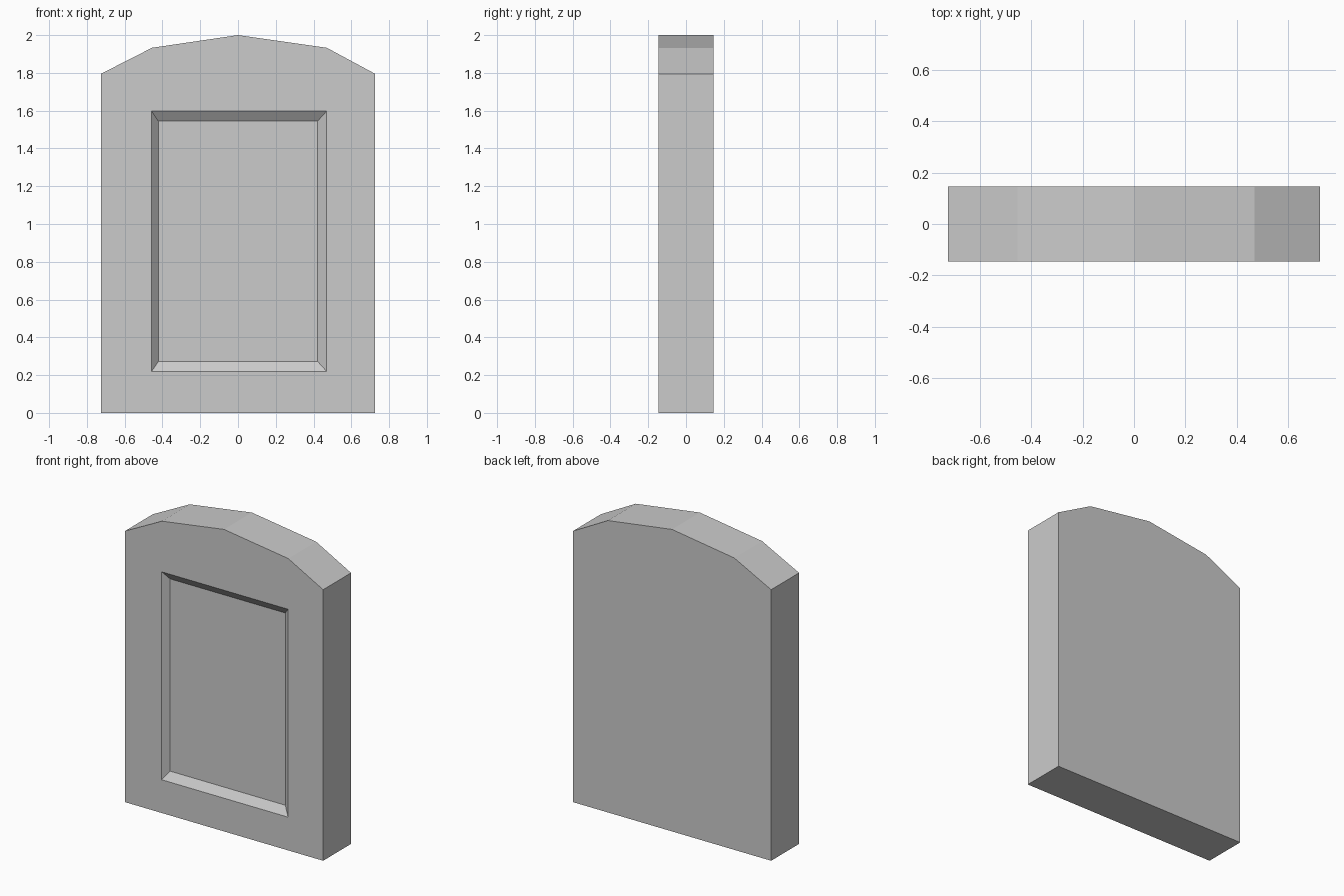
import bpy
import bmesh

if "Cube" in bpy.data.objects:
    bpy.data.objects.remove(bpy.data.objects["Cube"])

Y_FRONT, Y_BACK = -0.146, 0.146
RECESS_DEPTH = 0.038

# Slab outline seen from the front (x, z), counter-clockwise
outline = [(-0.726, 0), (0.726, 0), (0.726, 1.795), (0.47, 1.933),
           (0, 2), (-0.455, 1.933), (-0.726, 1.795)]


def rectangle(x0, x1, z0, z1):
    return [(x0, z0), (x1, z0), (x1, z1), (x0, z1)]


# Recess: opening on the front face and smaller sunken panel
opening = rectangle(-0.457, 0.469, 0.22, 1.597)
panel = rectangle(-0.422, 0.422, 0.272, 1.545)

bm = bmesh.new()


def ring(points, y):
    return [bm.verts.new((x, y, z)) for x, z in points]


def bridge(a, b):
    n = len(a)
    for i in range(n):
        j = (i + 1) % n
        bm.faces.new((a[i], a[j], b[j], b[i]))


# Back and side walls
front = ring(outline, Y_FRONT)
back = ring(outline, Y_BACK)
bridge(front, back)
bm.faces.new(back)

# Bevelled recess and its floor
rim = ring(opening, Y_FRONT)
floor = ring(panel, Y_FRONT + RECESS_DEPTH)
bridge(rim, floor)
bm.faces.new(floor)

# Flat front frame around the opening
bl, br, tr, tl = rim
f = front
bm.faces.new((f[0], f[1], br, bl))
bm.faces.new((f[1], f[2], tr, br))
bm.faces.new((f[2], f[3], f[4], f[5], f[6], tl, tr))
bm.faces.new((f[6], f[0], bl, tl))
bmesh.ops.recalc_face_normals(bm, faces=bm.faces)

mesh = bpy.data.meshes.new("arched_slab")
bm.to_mesh(mesh)
bm.free()
slab = bpy.data.objects.new("arched_slab", mesh)
bpy.context.collection.objects.link(slab)
